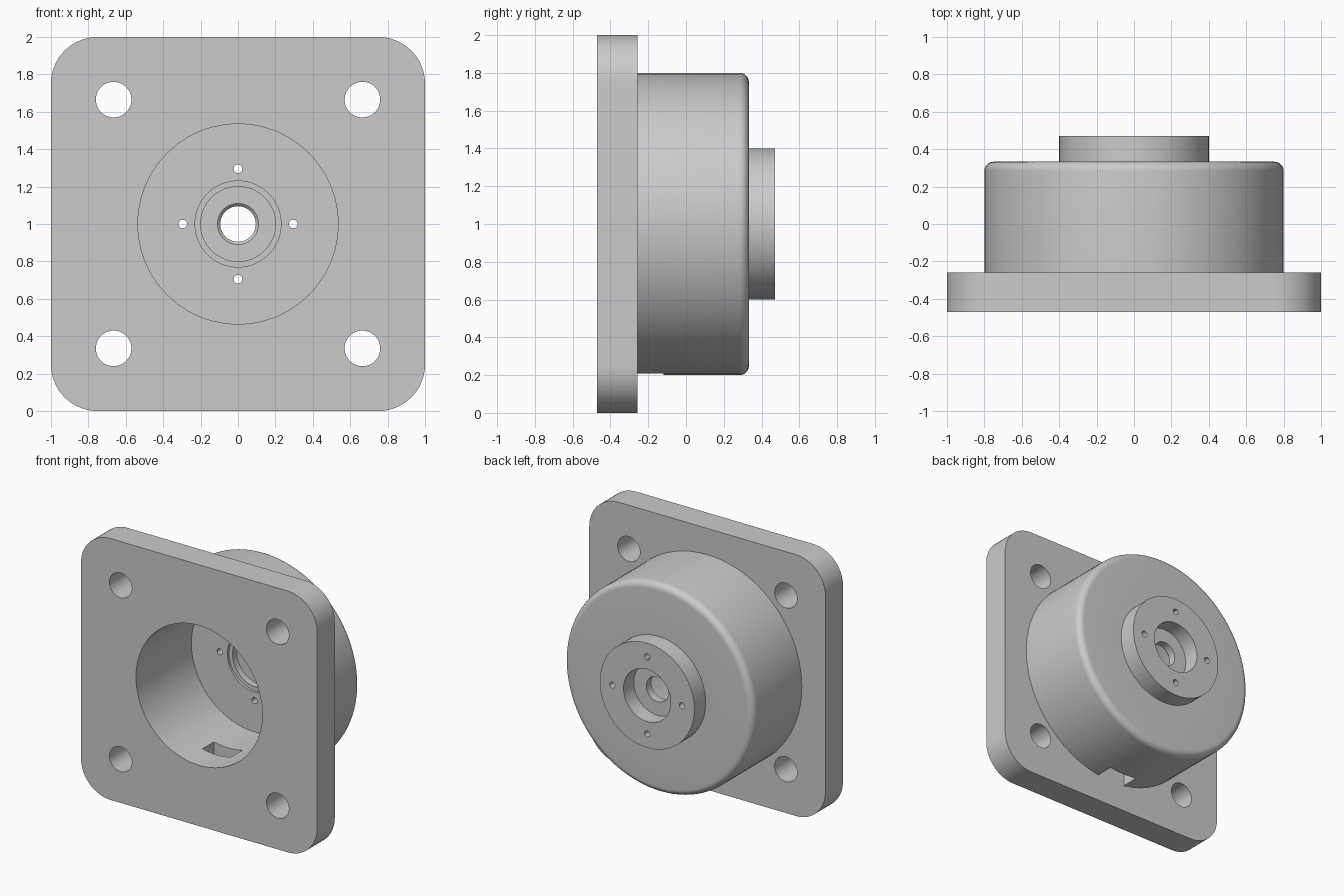
import bpy, bmesh, math
from mathutils import Vector

if "Cube" in bpy.data.objects:
    bpy.data.objects.remove(bpy.data.objects["Cube"], do_unlink=True)

grey = bpy.data.materials.new("plain grey")
grey.use_nodes = True
colour = (0.6, 0.6, 0.6, 1)
grey.diffuse_color = colour
grey.node_tree.nodes["Principled BSDF"].inputs["Base Color"].default_value = colour

CENTRE_Z = 1.0


def make(name, bm):
    bmesh.ops.recalc_face_normals(bm, faces=bm.faces)
    mesh = bpy.data.meshes.new(name)
    bm.to_mesh(mesh)
    bm.free()
    mesh.materials.append(grey)
    ob = bpy.data.objects.new(name, mesh)
    bpy.context.collection.objects.link(ob)
    return ob


def turned(name, profile, x=0, z=0, sides=96):
    """Solid of revolution along y; profile is (radius, y) pairs."""
    bm = bmesh.new()
    rings = []
    for r, y in profile:
        angles = [math.tau * i / sides for i in range(sides)]
        rings.append([bm.verts.new((x + r * math.cos(a), y, CENTRE_Z + z + r * math.sin(a)))
                      for a in angles])
    for a, b in zip(rings, rings[1:]):
        for i in range(sides):
            j = (i + 1) % sides
            bm.faces.new((a[i], a[j], b[j], b[i]))
    bm.faces.new(rings[0])
    bm.faces.new(rings[-1])
    return make(name, bm)


def block(name, lo, hi):
    bm = bmesh.new()
    bmesh.ops.create_cube(bm, size=1)
    lo, hi = Vector(lo), Vector(hi)
    for v in bm.verts:
        v.co = (lo + hi) / 2 + v.co * (hi - lo)
    return bm


# Square mounting plate with rounded corners
bm = block("plate", (-1, -0.47, 0), (1, -0.258, 2))
corners = [e for e in bm.edges if abs(e.verts[0].co.y - e.verts[1].co.y) > 0.1]
bmesh.ops.bevel(bm, geom=corners, offset=0.25, segments=16, profile=0.5, affect='EDGES')
housing = make("flanged_housing", bm)


def combine(tool, operation):
    mod = housing.modifiers.new("combine", 'BOOLEAN')
    mod.operation = operation
    mod.solver = 'EXACT'
    mod.object = tool
    bpy.context.view_layer.objects.active = housing
    bpy.ops.object.modifier_apply(modifier=mod.name)
    bpy.data.objects.remove(tool, do_unlink=True)


# Round body with a filleted rear rim, and the rear boss
fillet = [(0.75 + 0.05 * math.cos(a), 0.283 + 0.05 * math.sin(a))
          for a in (math.pi / 2 * i / 8 for i in range(9))]
body = [(0.8, -0.4)] + fillet + [(0.4, 0.333), (0.4, 0.47)]
combine(turned("body", body), 'UNION')

# Stepped bore: front pocket, bearing seat, shaft hole, rear counterbore
bore = [(0.535, -0.6), (0.535, 0.2), (0.23, 0.2), (0.23, 0.22), (0.2, 0.22),
        (0.2, 0.27), (0.11, 0.27), (0.095, 0.285), (0.095, 0.345), (0.2, 0.345), (0.2, 0.6)]
combine(turned("bore", bore), 'DIFFERENCE')

# Mounting holes in the plate
for sx in (-1, 1):
    for sz in (-1, 1):
        hole = turned("mounting_hole", [(0.095, -0.6), (0.095, -0.1)],
                      0.665 * sx, 0.665 * sz, 48)
        combine(hole, 'DIFFERENCE')

# Small screw holes around the shaft
for i in range(4):
    a = math.pi / 2 * i
    hole = turned("screw_hole", [(0.023, 0.1), (0.023, 0.6)],
                  0.295 * math.cos(a), 0.295 * math.sin(a), 24)
    combine(hole, 'DIFFERENCE')

# Drain slot through the bottom wall, against the plate
slot = make("slot", block("slot", (-0.12, -0.258, 0.1), (0.12, -0.12, 0.6)))
combine(slot, 'DIFFERENCE')

# Smooth curved walls, keep machined edges sharp
bpy.ops.object.select_all(action='DESELECT')
housing.select_set(True)
bpy.context.view_layer.objects.active = housing
bpy.ops.object.shade_smooth_by_angle(angle=math.radians(30))
